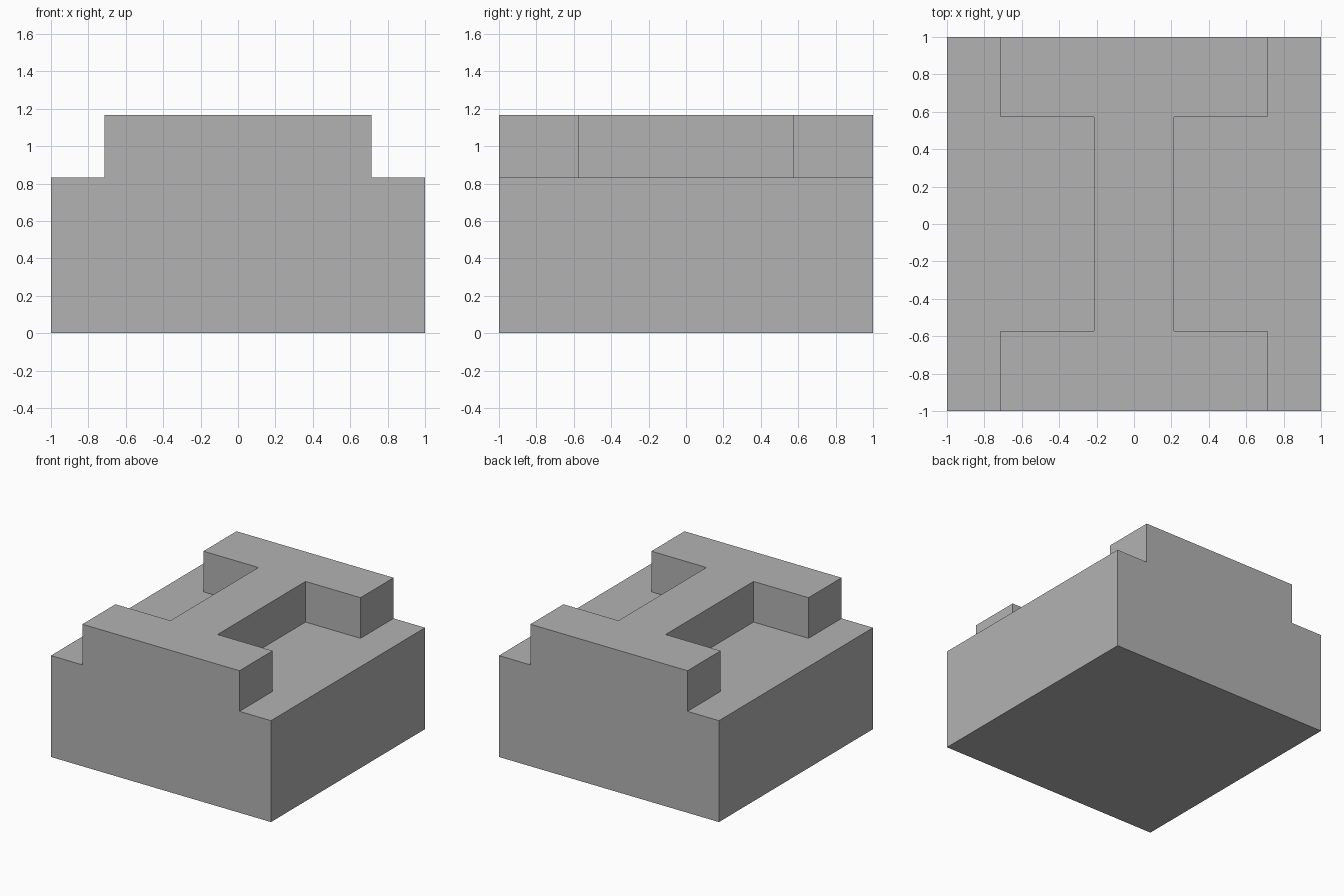
import bpy
import bmesh

default_cube = bpy.data.objects.get("Cube")
if default_cube:
    bpy.data.objects.remove(default_cube, do_unlink=True)

# Main dimensions
HALF = 1.0
SHOULDER_Z, TOP_Z = 0.833, 1.167
FLANGE_X, WEB_X, FLANGE_Y = 0.714, 0.214, 0.571
OUT = 1.2

grey = bpy.data.materials.new("plain grey")
grey.use_nodes = True
colour = (0.45, 0.45, 0.45, 1)
grey.diffuse_color = colour
grey.node_tree.nodes["Principled BSDF"].inputs["Base Color"].default_value = colour


def prism(name, outline, z0, z1):
    """Extrude a plan outline from z0 up to z1."""
    bm = bmesh.new()
    base = bm.faces.new([bm.verts.new((x, y, z0)) for x, y in outline])
    top = bmesh.ops.extrude_face_region(bm, geom=[base], use_keep_orig=True)["geom"]
    bmesh.ops.translate(bm, vec=(0, 0, z1 - z0),
                        verts=[v for v in top if isinstance(v, bmesh.types.BMVert)])
    bmesh.ops.recalc_face_normals(bm, faces=bm.faces)
    mesh = bpy.data.meshes.new(name)
    bm.to_mesh(mesh)
    bm.free()
    mesh.materials.append(grey)
    obj = bpy.data.objects.new(name, mesh)
    bpy.context.collection.objects.link(obj)
    return obj


# Solid block
block = prism("rail_block", [(-HALF, -HALF), (HALF, -HALF), (HALF, HALF), (-HALF, HALF)],
              0, TOP_Z)

# T-shaped recess on each side, leaving a raised I-shaped rib
recess = [(WEB_X, -FLANGE_Y), (FLANGE_X, -FLANGE_Y), (FLANGE_X, -OUT), (OUT, -OUT),
          (OUT, OUT), (FLANGE_X, OUT), (FLANGE_X, FLANGE_Y), (WEB_X, FLANGE_Y)]
cutters = []
for side, sign in (("left", 1), ("right", -1)):
    cutter = prism(side + "_recess_cutter", [(sign * x, y) for x, y in recess],
                   SHOULDER_Z, TOP_Z + 0.3)
    cutter.hide_render = True
    cutters.append(cutter)
    cut = block.modifiers.new(side + "_recess", "BOOLEAN")
    cut.operation = "DIFFERENCE"
    cut.solver = "EXACT"
    cut.object = cutter

# Apply the cuts and discard the cutters
bpy.context.view_layer.objects.active = block
for modifier in list(block.modifiers):
    bpy.ops.object.modifier_apply(modifier=modifier.name)
for cutter in cutters:
    bpy.data.objects.remove(cutter, do_unlink=True)
